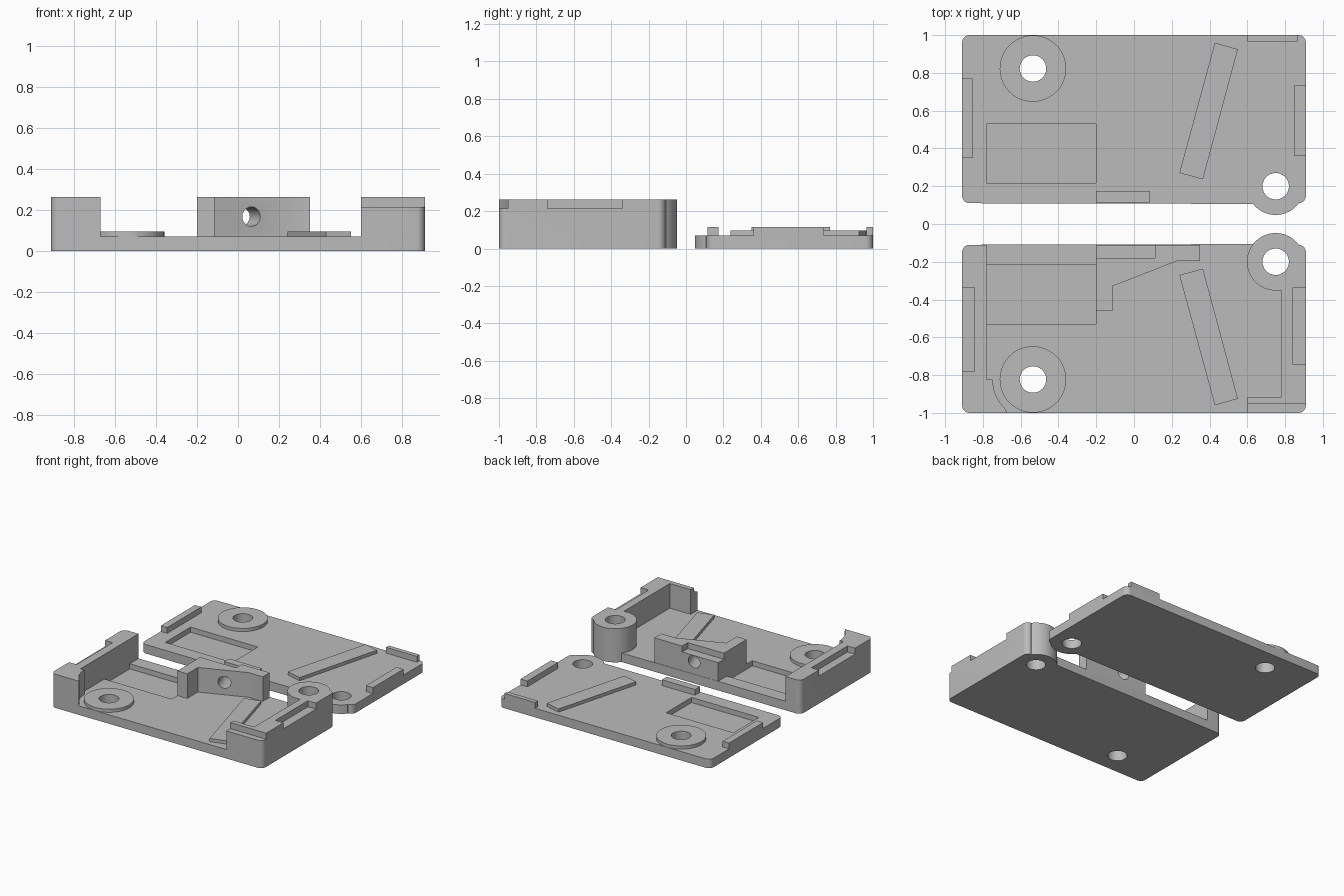
import bpy, bmesh, math
from mathutils import Vector

cube = bpy.data.objects.get("Cube")
if cube:
    bpy.data.objects.remove(cube, do_unlink=True)

grey = bpy.data.materials.new("plain grey")
grey.use_nodes = True
grey.diffuse_color = (0.5, 0.5, 0.5, 1)
grey.node_tree.nodes["Principled BSDF"].inputs["Base Color"].default_value = (0.5, 0.5, 0.5, 1)

FLOOR, PAD, TAB, NOTCH, TOP = 0.07, 0.095, 0.115, 0.215, 0.262
POCKET = 0.03
HOLE = 0.07
BOSS, DISC = (0.75, -0.2), (-0.535, -0.823)
parts = []


def arc(cx, cy, r, a0, a1, n=8):
    """Points on a circular arc, angles in degrees."""
    angles = [math.radians(a0 + (a1 - a0) * i / n) for i in range(n + 1)]
    return [(cx + r * math.cos(a), cy + r * math.sin(a)) for a in angles]


def circle(centre, r):
    return arc(*centre, r, 0, 360, 48)[:-1]


def rect(x0, x1, y0, y1):
    return [(x0, y0), (x1, y0), (x1, y1), (x0, y1)]


def prism(name, outline, z0, z1, side=1):
    """Extrude an outline upwards; side -1 mirrors it to the back."""
    bm = bmesh.new()
    face = bm.faces.new([bm.verts.new((x, y * side, z0)) for x, y in outline])
    grown = bmesh.ops.extrude_face_region(bm, geom=[face])["geom"]
    moved = [v for v in grown if isinstance(v, bmesh.types.BMVert)]
    bmesh.ops.translate(bm, verts=moved, vec=(0, 0, z1 - z0))
    bmesh.ops.recalc_face_normals(bm, faces=bm.faces)
    mesh = bpy.data.meshes.new(name)
    bm.to_mesh(mesh)
    bm.free()
    mesh.materials.append(grey)
    obj = bpy.data.objects.new(name, mesh)
    bpy.context.collection.objects.link(obj)
    parts.append(obj)
    return obj


def cut(obj, *cutters):
    """Subtract the cutters from obj and remove them."""
    for cutter in cutters:
        mod = obj.modifiers.new("cut", "BOOLEAN")
        mod.operation, mod.solver, mod.object = "DIFFERENCE", "EXACT", cutter
        deps = bpy.context.evaluated_depsgraph_get()
        result = bpy.data.meshes.new_from_object(obj.evaluated_get(deps))
        obj.modifiers.clear()
        obj.data = result
        parts.remove(cutter)
        bpy.data.objects.remove(cutter, do_unlink=True)


def drill(centre, side):
    return prism("drill", circle(centre, HOLE), -0.1, 0.5, side)


# Shared rounded corners and the bulge around the screw boss
front_left = arc(-0.87, -0.96, 0.04, 180, 270)
front_right = arc(0.87, -0.96, 0.04, 270, 360)
back_right = arc(0.87, -0.15, 0.04, 0, 90)
back_left = arc(-0.87, -0.15, 0.04, 90, 180)
bulge = arc(*BOSS, 0.152, 38, 142, 24)
plate = front_left + front_right + back_right + bulge + back_left
bar = [(0.24, -0.27), (0.365, -0.237), (0.55, -0.925), (0.428, -0.96)]

# Both halves: plate with pocket, raised screw pad and slanted bar
for half, side in (("base", 1), ("lid", -1)):
    slab = prism(half + "_plate", plate, 0, FLOOR, side)
    cut(slab, prism("pocket", rect(-0.78, -0.2, -0.53, -0.218), POCKET, 0.2, side),
        drill(BOSS, side), drill(DISC, side))
    pad = prism(half + "_screw_pad", circle(DISC, 0.176), FLOOR, PAD, side)
    cut(pad, drill(DISC, side))
    prism(half + "_slanted_bar", bar, FLOOR, PAD, side)

# Base left wall, scooped around the screw pad
wall = front_left + [(-0.67, -1)] + arc(*DISC, 0.213, 225, 180)
wall += [(-0.78, -0.823), (-0.78, -0.11)] + back_left
left_wall = prism("base_left_wall", wall, FLOOR, TOP)
cut(left_wall, prism("notch", rect(-1, -0.845, -0.78, -0.335), NOTCH, 0.5))

# Base right wall with screw boss and front return
wall = [(0.6, -1)] + front_right + back_right + arc(*BOSS, 0.152, 38, 270, 48)
wall += [(0.78, -0.352), (0.78, -0.915), (0.6, -0.915)]
right_wall = prism("base_right_wall", wall, FLOOR, TOP)
cut(right_wall, drill(BOSS, 1),
    prism("notch", rect(0.84, 1, -0.74, -0.34), NOTCH, 0.5),
    prism("notch", rect(0.5, 1, -1.1, -0.953), NOTCH, 0.5))

# Base cable block with a lid notch and a tilted cable hole
block = [(-0.2, -0.11), (-0.2, -0.46), (-0.115, -0.46), (-0.115, -0.33),
         (0.23, -0.195), (0.35, -0.195), (0.35, -0.11)]
cable_block = prism("base_cable_block", block, FLOOR, TOP)
cable = prism("cable_drill", circle((0, 0), 0.047), -0.4, 0.4)
cable.location = (0.065, -0.26, 0.167)
cable.rotation_euler = Vector((0.36, -0.93, 0)).to_track_quat("Z", "Y").to_euler()
cut(cable_block, cable, prism("notch", rect(-0.3, 0.11, -0.18, 0), NOTCH, 0.5))

# Lid locating tabs
tabs = {"left": (-0.91, -0.855, 0.35, 0.77), "right": (0.85, 0.91, 0.36, 0.737),
        "back": (0.6, 0.865, 0.965, 1), "front": (-0.2, 0.085, 0.115, 0.175)}
for where, size in tabs.items():
    prism("lid_" + where + "_tab", rect(*size), FLOOR, TAB)

# Smooth the round walls, keep edges sharp
bpy.ops.object.select_all(action="DESELECT")
for obj in parts:
    obj.select_set(True)
bpy.context.view_layer.objects.active = parts[0]
bpy.ops.object.shade_smooth_by_angle(angle=math.radians(30))
